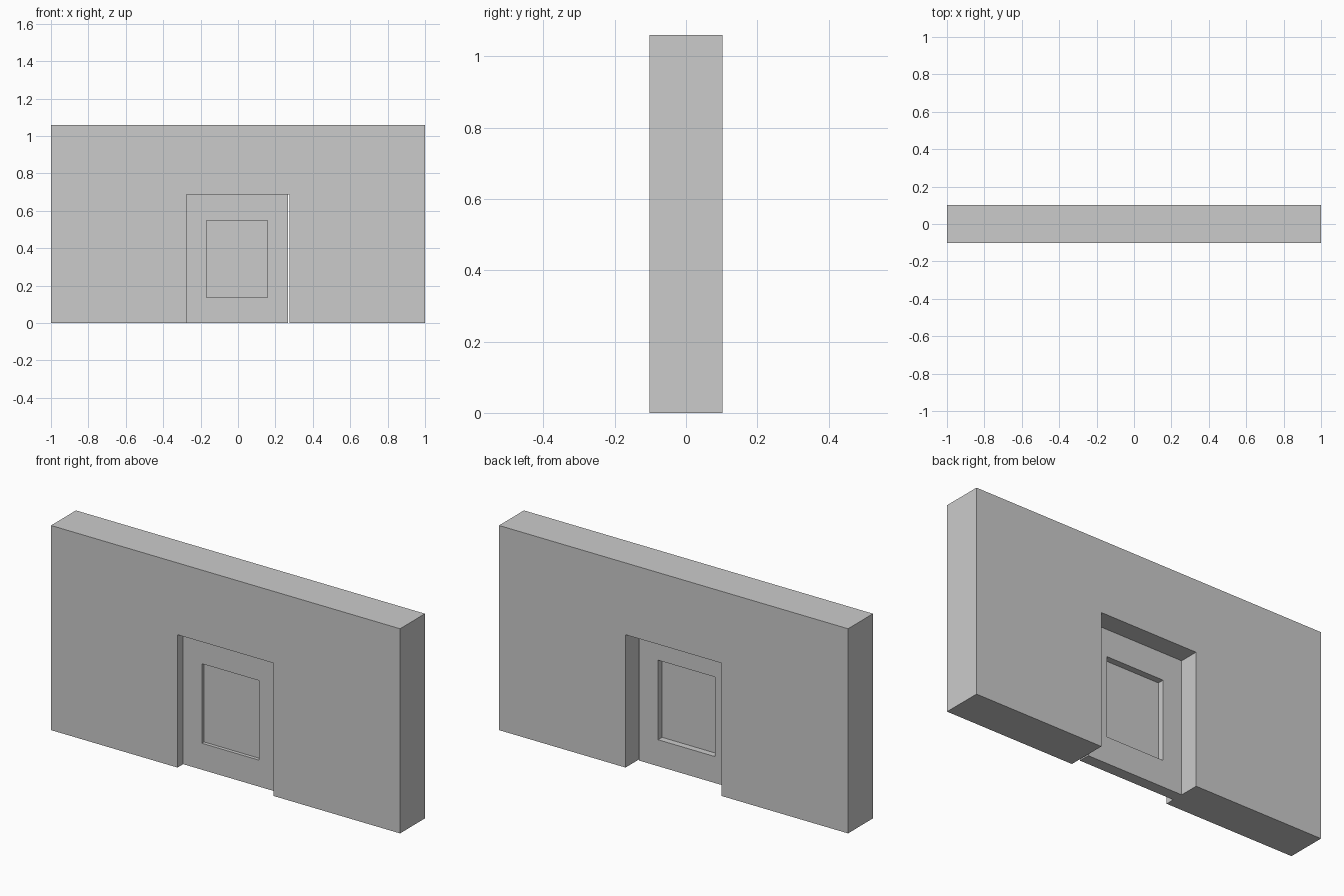
import bpy, bmesh

if "Cube" in bpy.data.objects:
    bpy.data.objects.remove(bpy.data.objects["Cube"])

T = 0.102                       # half wall thickness
X, H = 0.275, 0.688             # doorway half width and height


def finish(bm, name):
    bmesh.ops.recalc_face_normals(bm, faces=bm.faces)
    mesh = bpy.data.meshes.new(name)
    bm.to_mesh(mesh)
    bm.free()
    obj = bpy.data.objects.new(name, mesh)
    bpy.context.collection.objects.link(obj)
    return obj


def prism(profile, y0, y1):
    """Extrude an x-z outline from y0 to y1."""
    bm = bmesh.new()
    face = bm.faces.new([bm.verts.new((x, y0, z)) for x, z in profile])
    ext = bmesh.ops.extrude_face_region(bm, geom=[face], use_keep_orig=True)
    for v in ext["geom"]:
        if isinstance(v, bmesh.types.BMVert):
            v.co.y = y1
    return bm


# Wall with a doorway notch running down to the floor
wall = prism([(-1, 0), (-X, 0), (-X, H), (X, H), (X, 0), (1, 0),
              (1, 1.06), (-1, 1.06)], -T, T)
finish(wall, "wall")

# Door leaf: narrow gap on the latch side, sunken panel on both faces
front, back = -0.056, 0.002
door = prism([(-X, 0), (0.267, 0), (0.267, H), (-X, H)], front, back)
bmesh.ops.recalc_face_normals(door, faces=door.faces)
for side, panel_y in ((-1, -0.038), (1, -0.031)):
    face = next(f for f in door.faces if f.normal.y * side > 0.9)
    mid = face.calc_center_median()
    # flat border first, then push the panel inwards
    bmesh.ops.inset_individual(door, faces=[face], thickness=0.05)
    for v in face.verts:
        v.co.x = -0.168 if v.co.x < mid.x else 0.159
        v.co.z = 0.137 if v.co.z < mid.z else 0.549
    ext = bmesh.ops.extrude_discrete_faces(door, faces=[face])
    panel = ext["faces"][0]
    for v in panel.verts:
        v.co.y = panel_y
finish(door, "door")
